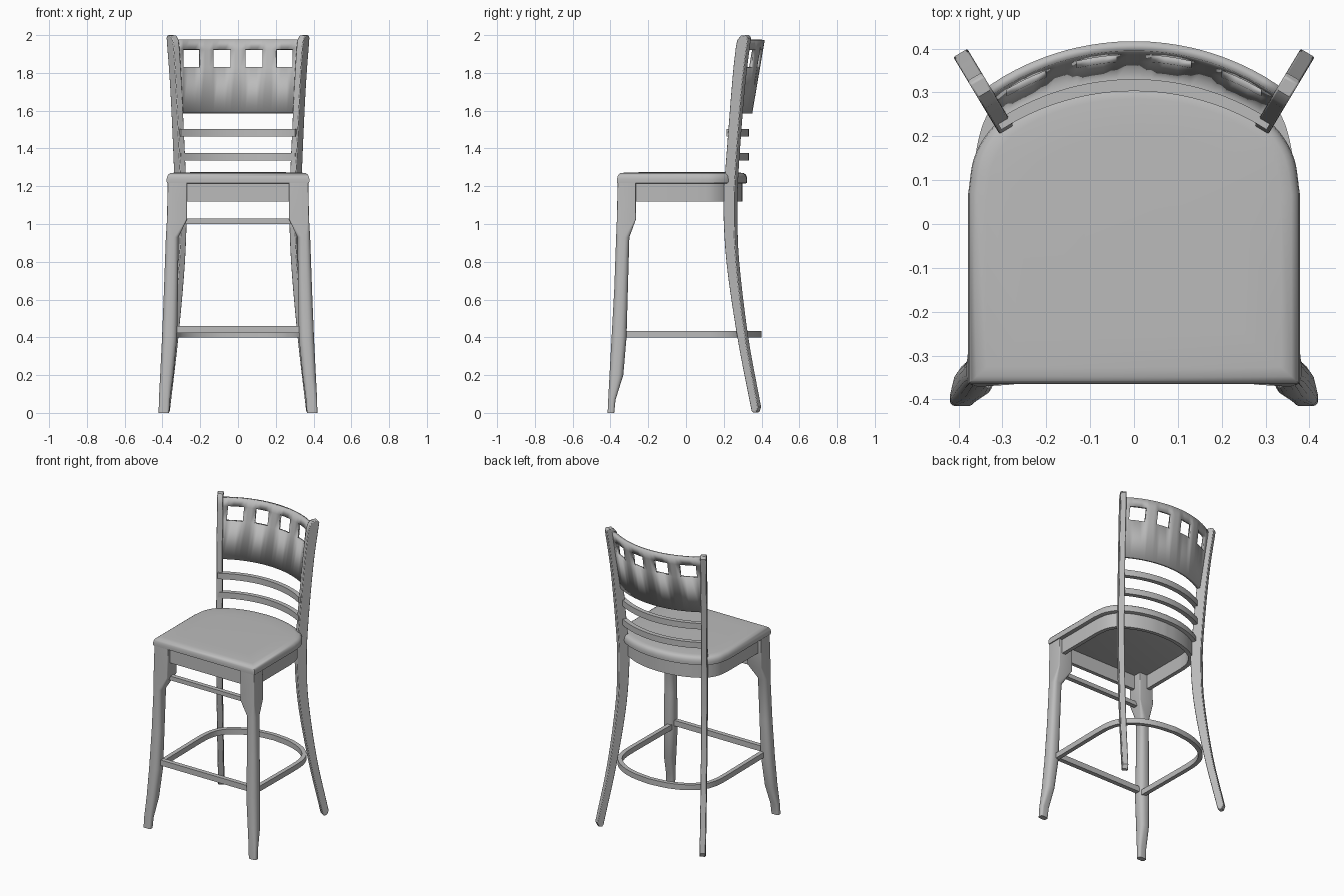
import bpy, bmesh, math
from mathutils import Vector

cube = bpy.data.objects.get("Cube")
if cube:
    bpy.data.objects.remove(cube, do_unlink=True)

grey = bpy.data.materials.new("plain grey")
grey.use_nodes = True
grey.diffuse_color = (0.5, 0.5, 0.5, 1)
grey.node_tree.nodes["Principled BSDF"].inputs["Base Color"].default_value = (0.5, 0.5, 0.5, 1)


def finish(name, bm, angle=35):
    bmesh.ops.recalc_face_normals(bm, faces=bm.faces)
    mesh = bpy.data.meshes.new(name)
    bm.to_mesh(mesh)
    bm.free()
    ob = bpy.data.objects.new(name, mesh)
    bpy.context.collection.objects.link(ob)
    mesh.materials.append(grey)
    bpy.ops.object.select_all(action='DESELECT')
    ob.select_set(True)
    bpy.context.view_layer.objects.active = ob
    bpy.ops.object.shade_smooth_by_angle(angle=math.radians(angle))
    return ob


def loft(name, rings, closed=False, angle=35):
    """Skin equal-length rings; cap the ends, or join last to first."""
    bm = bmesh.new()
    rows = [[bm.verts.new(p) for p in ring] for ring in rings]
    pairs = list(zip(rows, rows[1:]))
    if closed:
        pairs.append((rows[-1], rows[0]))
    for a, b in pairs:
        for i in range(len(a)):
            j = (i + 1) % len(a)
            bm.faces.new((a[i], a[j], b[j], b[i]))
    if not closed:
        bm.faces.new(rows[0])
        bm.faces.new(rows[-1])
    return finish(name, bm, angle)


def spline(points, steps=5):
    """Catmull-Rom curve through the points."""
    pts = [Vector(p) for p in points]
    pts = [2 * pts[0] - pts[1]] + pts + [2 * pts[-1] - pts[-2]]
    out = []
    for a, b, c, d in zip(pts, pts[1:], pts[2:], pts[3:]):
        for k in range(steps):
            t = k / steps
            out.append(0.5 * (2 * b + (c - a) * t + (2 * a - 5 * b + 4 * c - d) * t * t
                              + (3 * b - a - 3 * c + d) * t ** 3))
    return out + [pts[-2]]


def mirrored(half):
    """Complete a half path that ends on the centre line."""
    return half + [Vector((-p.x, p.y)) for p in reversed(half[:-1])]


def box(name, lo, hi):
    (x0, y0, z0), (x1, y1, z1) = lo, hi
    square = ((x0, y0), (x1, y0), (x1, y1), (x0, y1))
    return loft(name, [[(x, y, z) for x, y in square] for z in (z0, z1)])


# Seat outline: straight front and sides, rounded back
seat_half = [Vector((0.378, -0.365))] + spline(
    [(0.378, 0.07), (0.365, 0.15), (0.33, 0.212), (0.28, 0.252), (0.2, 0.29), (0.1, 0.316), (0, 0.324)])
outline = mirrored(seat_half)


def seat_ring(inset, z):
    s = 1 - inset / 0.36
    return [(p.x * s, (p.y + 0.02) * s - 0.02, z) for p in outline]


loft("seat", [seat_ring(*r) for r in (
    (0.01, 1.215), (0.001, 1.218), (0, 1.235), (0.002, 1.25), (0.008, 1.262),
    (0.018, 1.269), (0.04, 1.272), (0.12, 1.274), (0.25, 1.275))], angle=50)
loft("apron", [seat_ring(*r) for r in (
    (0.025, 1.12), (0.025, 1.217), (0.05, 1.217), (0.05, 1.12))], closed=True)

# Back legs: curved slabs turned outward (front and back depth at each height)
front_edge = spline([(0.355, 0.012), (0.28, 0.4), (0.222, 0.8), (0.205, 1.12),
                     (0.215, 1.27), (0.252, 1.75), (0.272, 1.94)])
back_edge = spline([(0.39, 0.03), (0.322, 0.4), (0.274, 0.8), (0.265, 1.05),
                    (0.27, 1.27), (0.302, 1.7), (0.336, 1.985)])
top_round = [Vector((0.28, 1.975)), Vector((0.298, 1.997)), Vector((0.328, 2.0))]
foot_round = [Vector((0.38, 0.004)), Vector((0.364, 0.0))]
leg_profile = front_edge + top_round + back_edge[::-1] + foot_round
for side, word in ((1, "left"), (-1, "right")):
    rings = []
    for t, s in ((-0.0185, 0), (0.0185, 0)):
        rings.append([(side * (0.285 + (p.x - 0.205) * 0.6 + t * 0.86), p.x - t * 0.51, p.y)
                      for p in leg_profile])
    leg = loft("back_leg_" + word, rings)
    bev = leg.modifiers.new("soft_edges", 'BEVEL')
    bev.width = 0.004
    bev.segments = 2
    bev.limit_method = 'ANGLE'
    bev.angle_limit = math.radians(60)


# Front legs: square blocks narrowing to rounded, splayed shafts
def rounded_rect(x0, x1, y0, y1, r, z):
    ring = []
    r *= min(x1 - x0, y1 - y0)
    for k, (cx, cy) in enumerate(((x1 - r, y1 - r), (x0 + r, y1 - r), (x0 + r, y0 + r), (x1 - r, y0 + r))):
        for j in range(5):
            a = math.radians(90 * k + 22.5 * j)
            ring.append((cx + r * math.cos(a), cy + r * math.sin(a), z))
    return ring


leg_stations = (  # inner x, outer x, front y, inner y, roundness, height
    (0.365, 0.42, -0.415, -0.38, 0.35, 0), (0.36, 0.419, -0.412, -0.373, 0.4, 0.07),
    (0.342, 0.412, -0.405, -0.332, 0.4, 0.2), (0.322, 0.402, -0.394, -0.315, 0.4, 0.4),
    (0.318, 0.392, -0.38, -0.308, 0.4, 0.65), (0.315, 0.382, -0.37, -0.3, 0.35, 0.93),
    (0.27, 0.376, -0.366, -0.265, 0.06, 1.025), (0.27, 0.372, -0.362, -0.265, 0.05, 1.217))
for side, word in ((1, "left"), (-1, "right")):
    loft("front_leg_" + word, [[(side * x, y, z) for x, y, z in rounded_rect(*s)]
                               for s in leg_stations], angle=40)

# Front rails
box("upper_front_rail", (-0.29, -0.335, 1.0), (0.29, -0.305, 1.028))
box("front_footrest", (-0.345, -0.365, 0.423), (0.345, -0.335, 0.46))


# Bent side and back stretcher, swept as one strip
def sweep(name, path, width, z0, z1):
    rings = []
    for i, p in enumerate(path):
        d = (path[min(i + 1, len(path) - 1)] - path[max(i - 1, 0)]).normalized()
        n = Vector((d.y, -d.x)) * width / 2
        a, b = p + n, p - n
        rings.append([(a.x, a.y, z0), (b.x, b.y, z0), (b.x, b.y, z1), (a.x, a.y, z1)])
    return loft(name, rings)


stretcher_half = [Vector((0.345, -0.34))] + spline(
    [(0.35, 0.07), (0.345, 0.17), (0.315, 0.255), (0.24, 0.325), (0.13, 0.37), (0, 0.387)])
sweep("bent_stretcher", mirrored(stretcher_half), 0.028, 0.398, 0.434)

# Curved slats between the back legs
RADIUS = 0.58


def arc_y(x, apex):
    return apex - RADIUS + math.sqrt(RADIUS ** 2 - x ** 2)


for name, z in (("lower_slat", 1.335), ("upper_slat", 1.463)):
    path = [Vector((x, arc_y(x, 0.318))) for x in (0.31 * k / 12 for k in range(-12, 13))]
    sweep(name, path, 0.03, z, z + 0.04)

# Curved, reclined back panel with four square openings
openings = [(-0.295, -0.203), (-0.132, -0.04), (0.04, 0.132), (0.203, 0.295)]
stops = [-1.0] + [e for o in openings for e in o] + [1.0]
columns = []
for a, b in zip(stops, stops[1:]):
    columns += [(a + (b - a) * k / 3) for k in range(3)] if abs(a) < 1 and abs(b) < 1 else [a]
columns.append(1.0)
levels = (1.587, 1.83, 1.922, 1.975)
bm = bmesh.new()
grid = []
for z in levels:
    t = (z - levels[0]) / (levels[-1] - levels[0])
    edge = 0.315 + 0.025 * t
    xs = [max(-edge, min(edge, x)) for x in columns]
    grid.append([bm.verts.new((x, arc_y(x, 0.34 + 0.066 * t), z)) for x in xs])
for r in range(len(levels) - 1):
    for c in range(len(columns) - 1):
        mid = (columns[c] + columns[c + 1]) / 2
        if r == 1 and any(a < mid < b for a, b in openings):
            continue
        bm.faces.new((grid[r][c], grid[r][c + 1], grid[r + 1][c + 1], grid[r + 1][c]))
panel = finish("back_panel", bm)
solid = panel.modifiers.new("thickness", 'SOLIDIFY')
solid.thickness = 0.022
solid.offset = 0
